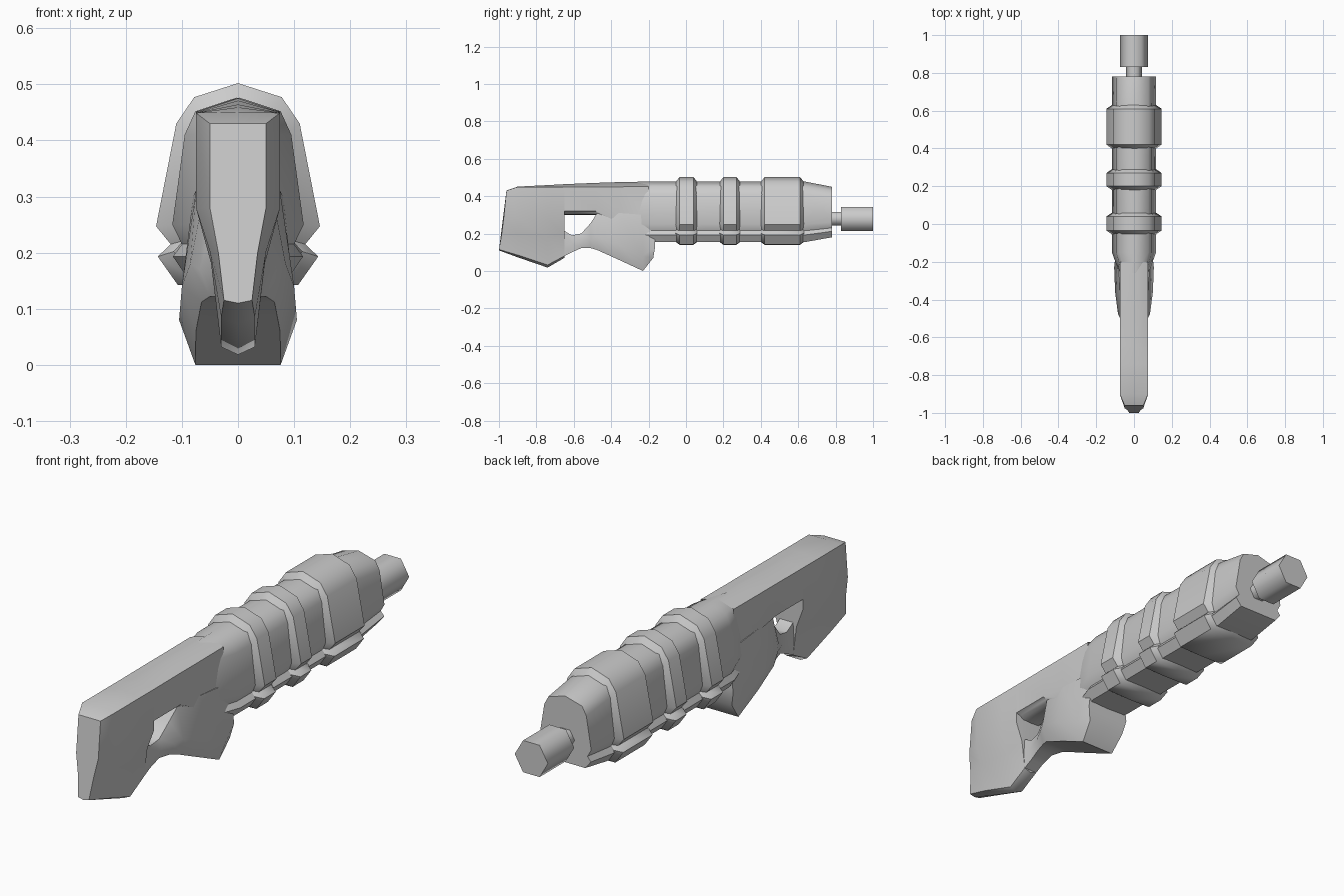
import bpy, bmesh, math

if "Cube" in bpy.data.objects:
    bpy.data.objects.remove(bpy.data.objects["Cube"])


def finish(bm, name, angle=50):
    bmesh.ops.recalc_face_normals(bm, faces=bm.faces)
    me = bpy.data.meshes.new(name)
    bm.to_mesh(me)
    bm.free()
    ob = bpy.data.objects.new(name, me)
    bpy.context.collection.objects.link(ob)
    bpy.ops.object.select_all(action='DESELECT')
    ob.select_set(True)
    bpy.context.view_layer.objects.active = ob
    bpy.ops.object.shade_smooth_by_angle(angle=math.radians(angle))
    return ob


def loft(name, sections, cap_start=True, cap_end=True):
    """Sections are half outlines of (x, y, z), top centre to bottom centre; mirrored in x."""
    bm = bmesh.new()
    loops = []
    for half in sections:
        full = half + [(-x, y, z) for x, y, z in half[-2:0:-1]]
        loops.append([bm.verts.new(p) for p in full])
    n = len(loops[0])
    for a, b in zip(loops, loops[1:]):
        for i in range(n):
            j = (i + 1) % n
            bm.faces.new((a[i], a[j], b[j], b[i]))
    if cap_start:
        bm.faces.new(loops[0])
    if cap_end:
        bm.faces.new(loops[-1])
    return finish(bm, name)


def at(y, half, sx=1, z0=None, z1=None):
    """Place a half outline at y, scaled in x and refitted to heights z0..z1."""
    lo, hi = min(p[1] for p in half), max(p[1] for p in half)
    z0 = lo if z0 is None else z0
    z1 = hi if z1 is None else z1
    return [(x * sx, y, z0 + (z - lo) / (hi - lo) * (z1 - z0)) for x, z in half]


# Main housing
BODY = [(0, .477), (.076, .452), (.095, .41), (.117, .25),
        (.1, .215), (.116, .193), (.09, .155), (0, .155)]
loft("housing", [at(-.26, BODY, .66), at(-.15, BODY), at(.6, BODY),
                 at(.64, BODY), at(.78, BODY, 1, .18, .45)], cap_start=False)

# Raised bands around the housing
RING = [(0, .502), (.078, .477), (.11, .43), (.146, .247),
        (.12, .215), (.143, .193), (.107, .142), (0, .14)]
for i, (a, b) in enumerate([(-.055, .06), (.18, .29), (.4, .63)]):
    loft(f"band_{i + 1}", [at(a, RING, .8, .155, .476), at(a + .02, RING),
                           at(b - .02, RING), at(b, RING, .8, .155, .476)],
         cap_start=False, cap_end=False)


# Shoulder stock: wide upper beam, narrow lower fin behind the opening
def stock(y, top, shoulder, mid, low, bottom):
    return [(0, y, top), (.075, y, shoulder), (.075, y, mid[1]),
            (mid[0], y, low[1] + (mid[1] - low[1]) * .6), (low[0], y, low[1]), (0, y, bottom)]


butt = [(0, -.96, .43), (.05, -.96, .43), (.05, -.975, .28),
        (.035, -.985, .2), (.025, -1, .115), (0, -1, .11)]
loft("stock", [
    butt,
    stock(-.9, .451, .449, (.05, .28), (.03, .085), .073),
    stock(-.74, .459, .449, (.048, .28), (.03, .032), .018),
    stock(-.65, .464, .449, (.045, .28), (.03, .08), .07),
    stock(-.649, .464, .449, (.055, .32), (.04, .302), .30),
    stock(-.48, .471, .45, (.06, .32), (.05, .302), .30),
    stock(-.36, .475, .45, (.075, .3), (.07, .2), .2),
    stock(-.2, .476, .451, (.085, .3), (.08, .2), .2)], cap_end=False)


# Trigger guard and angled grip
def grip(y, z1, wt, wm, zm, wb, z0):
    return [(0, y, z1), (wt, y, z1), (wm, y, zm), (wb, y, z0), (0, y, z0)]


front = [(0, -.165, .2), (.09, -.165, .2), (.098, -.165, .13), (.085, -.175, .07), (0, -.175, .07)]
loft("grip", [
    grip(-.66, .22, .03, .035, .14, .03, .075),
    grip(-.61, .19, .03, .035, .15, .03, .1),
    grip(-.56, .2, .035, .045, .16, .035, .122),
    grip(-.51, .255, .045, .068, .17, .05, .122),
    grip(-.475, .31, .06, .085, .18, .065, .112),
    grip(-.36, .31, .075, .1, .14, .075, .06),
    grip(-.23, .3, .08, .105, .08, .076, 0),
    front], cap_start=False)


# Muzzle neck and hexagonal tip
def tube(name, r, y0, y1, z, sides):
    bm = bmesh.new()
    bmesh.ops.create_cone(bm, cap_ends=True, segments=sides, radius1=r, radius2=r, depth=y1 - y0)
    turn = math.radians(90)
    for v in bm.verts:
        x, y, d = v.co
        a = math.atan2(y, x) + turn
        v.co = (r * math.cos(a), (y0 + y1) / 2 + d, z + r * math.sin(a))
    return finish(bm, name, 65)


tube("muzzle_neck", .042, .77, .84, .28, 6)
tube("muzzle_tip", .075, .83, 1, .278, 6)
